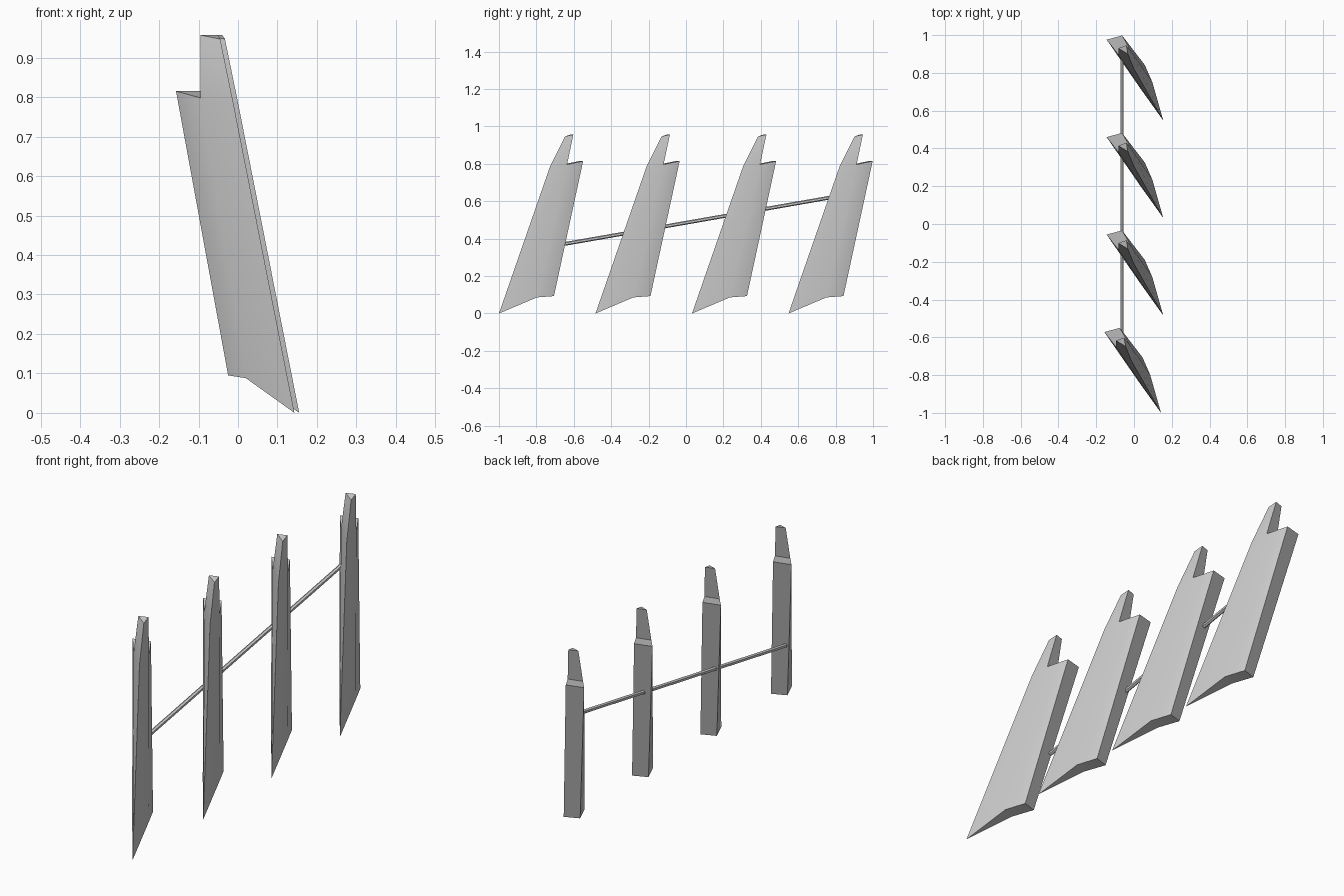
import bpy
import bmesh
import math
from mathutils import Vector

cube = bpy.data.objects.get("Cube")
if cube:
    bpy.data.objects.remove(cube, do_unlink=True)

grey = bpy.data.materials.new("light grey")
grey.use_nodes = True
grey.diffuse_color = (0.6, 0.6, 0.6, 1)
grey.node_tree.nodes["Principled BSDF"].inputs["Base Color"].default_value = (0.6, 0.6, 0.6, 1)

# Sharp leading edge shared by both sides of a vane
LEAD = dict(foot=(.143, -1, 0), shoulder=(-.012, -.727, .786), peak=(-.045, -.647, .947))
# Remaining corners: outer (+x) side and inner (-x) side
OUTER = dict(bend=(.085, -.797, .086), heel=(.045, -.706, .093), back=(-.075, -.55, .815),
             notch=(-.025, -.636, .797), tip=(-.052, -.602, .957))
INNER = dict(bend=(.02, -.828, .088), heel=(-.025, -.73, .095), back=(-.157, -.572, .815),
             notch=(-.095, -.652, .798), tip=(-.095, -.617, .957))
SIDE_FACES = ["foot bend notch shoulder", "bend heel back notch", "shoulder notch tip peak"]
RIM = ["bend", "heel", "back", "notch", "tip"]


def make_object(name, bm):
    bmesh.ops.recalc_face_normals(bm, faces=bm.faces)
    mesh = bpy.data.meshes.new(name)
    bm.to_mesh(mesh)
    bm.free()
    mesh.materials.append(grey)
    obj = bpy.data.objects.new(name, mesh)
    bpy.context.collection.objects.link(obj)
    return obj


def make_vane(name, offset):
    bm = bmesh.new()

    def corners(points):
        return {k: bm.verts.new(Vector(p) + offset) for k, p in points.items()}

    lead = corners(LEAD)
    outer, inner = lead | corners(OUTER), lead | corners(INNER)
    # Broad sides
    for side in (outer, inner):
        for keys in SIDE_FACES:
            bm.faces.new([side[k] for k in keys.split()])
    # Bottom, rear, shelf and tip walls
    for a, b in zip(RIM, RIM[1:]):
        bm.faces.new([outer[a], outer[b], inner[b], inner[a]])
    bm.faces.new([lead["foot"], outer["bend"], inner["bend"]])
    bm.faces.new([lead["peak"], outer["tip"], inner["tip"]])
    obj = make_object(name, bm)
    bpy.ops.object.select_all(action="DESELECT")
    obj.select_set(True)
    bpy.context.view_layer.objects.active = obj
    bpy.ops.object.shade_smooth_by_angle(angle=math.radians(30))


# Row of four vanes, the front one set slightly to the side
for i in range(4):
    make_vane(f"vane_{i + 1}", Vector((0.012 if i else 0, 0.516 * i, 0)))

# Sloping rod joining the vanes
start, end = Vector((-.064, -.66, .37)), Vector((-.064, .88, .639))
bm = bmesh.new()
bmesh.ops.create_cone(bm, cap_ends=True, segments=6, radius1=.01, radius2=.01,
                      depth=(end - start).length)
rod = make_object("connecting_rod", bm)
rod.rotation_euler = (end - start).to_track_quat("Z", "Y").to_euler()
rod.location = (start + end) / 2
